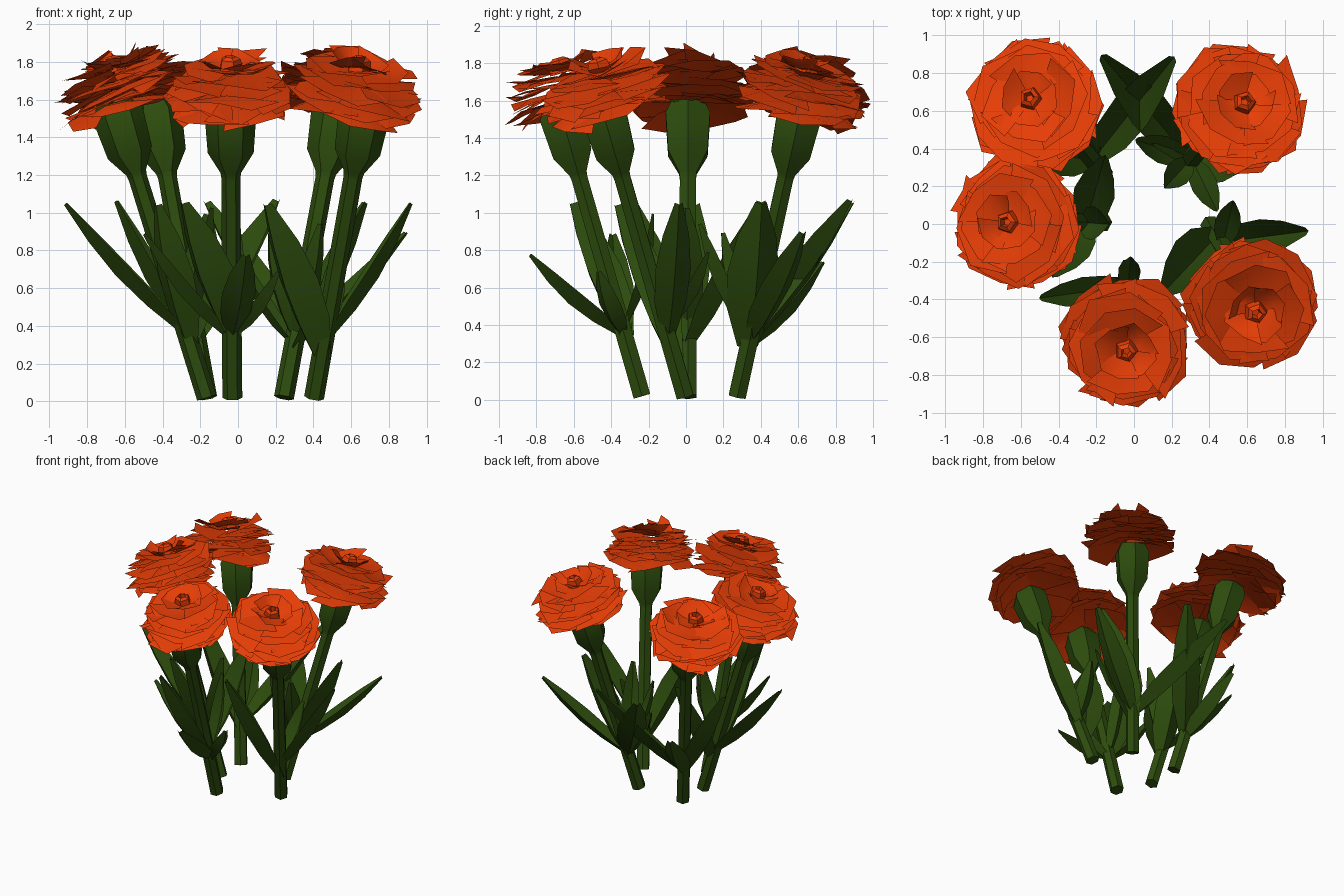
import bpy, bmesh, math, random
from mathutils import Vector, Matrix

if "Cube" in bpy.data.objects:
    bpy.data.objects.remove(bpy.data.objects["Cube"])

random.seed(11)


def material(name, rgb):
    m = bpy.data.materials.new(name)
    m.diffuse_color = (*rgb, 1)
    m.use_nodes = True
    m.node_tree.nodes["Principled BSDF"].inputs["Base Color"].default_value = m.diffuse_color
    return m


GREEN = material("leaf green", (0.026, 0.072, 0.004))
ORANGE = material("petal orange", (0.80, 0.048, 0.002))


def finish(bm, name, mat, angle):
    me = bpy.data.meshes.new(name)
    bm.to_mesh(me)
    bm.free()
    me.materials.append(mat)
    ob = bpy.data.objects.new(name, me)
    bpy.context.collection.objects.link(ob)
    bpy.ops.object.select_all(action='DESELECT')
    ob.select_set(True)
    bpy.context.view_layer.objects.active = ob
    bpy.ops.object.shade_smooth_by_angle(angle=math.radians(angle))


def grid(bm, rows):
    """Skin a list of equal-length point rows."""
    vs = [[bm.verts.new(p) for p in r] for r in rows]
    for a, b in zip(vs, vs[1:]):
        for i in range(len(a) - 1):
            bm.faces.new((a[i], b[i], b[i + 1], a[i + 1]))


def lathe(bm, frame, profile, sides=6, caps=True):
    """Revolve (radius, height) points in the flower's own frame."""
    rings = [[bm.verts.new(frame @ Vector((r * math.cos(k * math.tau / sides),
                                           r * math.sin(k * math.tau / sides), h)))
              for k in range(sides)] for r, h in profile]
    for a, b in zip(rings, rings[1:]):
        for k in range(sides):
            j = (k + 1) % sides
            bm.faces.new((a[k], a[j], b[j], b[k]))
    if caps:
        bm.faces.new(rings[0][::-1])
        bm.faces.new(rings[-1])


def leaf(bm, root, tip, width):
    """Deeply folded blade with its keel outwards, from the stem to its tip."""
    out = tip - root
    side = Vector((-out.y, out.x, 0)).normalized()
    up = side.cross(out).normalized()
    if up.z < 0:
        up = -up
    rows = []
    for t, w in ((0, .4), (.25, .9), (.5, 1), (.75, .75), (1, .22)):
        mid = root + out * t - up * (0.03 + 0.05 * math.sin(math.pi * t))
        s = side * width * w / 2
        lift = up * width * w * 0.42
        rows.append([mid - s + lift, mid, mid + s + lift])
    grid(bm, rows)


def petal_ring(bm, frame, height, radius, rise, count, inner):
    """Ring of overlapping jagged petals."""
    start = random.uniform(0, math.tau)
    for k in range(count):
        mid = start + k * math.tau / count
        half = math.pi / count * 1.35
        tilt = random.uniform(-.05, .05)
        edge = [random.uniform(.82, 1.03) for _ in range(4)]
        rows = []
        for f in (inner, .6, 1):
            row = []
            for i in range(4):
                u = i / 1.5 - 1
                a = mid + u * half
                r = radius * (f if f < 1 else edge[i])
                z = height + rise * f * f + tilt * u * f
                z += random.uniform(-.025, .025) * f
                row.append(frame @ Vector((r * math.cos(a), r * math.sin(a), z)))
            rows.append(row)
        grid(bm, rows)


# Each flower: stem foot, cup at CUP_Z, head centre at HEAD_Z,
# leaves (root height, tip x y z, width)
CUP_Z, HEAD_Z = 1.5, 1.67
FLOWERS = {
    "back_left": ((-.16, .27), (-.43, .60), (-.53, .64), [
        (.30, -.63, .40, 1.07, .22), (.32, .20, .87, 1.08, .22),
        (.30, -.36, .72, .75, .18)]),
    "left": ((-.16, .01), (-.63, .01), (-.635, .01), [
        (.38, -.90, .05, 1.06, .20), (.30, -.16, .34, 1.00, .22),
        (.40, -.16, .00, 1.03, .18), (.30, -.42, -.26, 1.05, .22)]),
    "front": ((-.03, -.23), (-.04, -.66), (-.04, -.64), [
        (.36, .04, -.82, .79, .18), (.34, -.28, -.60, 1.06, .28),
        (.35, -.48, -.39, .90, .16), (.36, .20, -.46, .70, .13),
        (.40, -.02, -.20, 1.00, .12)]),
    "right": ((.40, .0), (.665, -.43), (.625, -.435), [
        (.34, .90, -.04, 1.06, .19), (.22, .16, -.36, 1.05, .28),
        (.40, .52, .10, .80, .14)]),
    "back_right": ((.24, .27), (.52, .60), (.565, .62), [
        (.32, -.16, .88, 1.07, .22), (.28, .66, .40, 1.06, .28),
        (.33, .88, .62, .91, .18), (.32, .03, .44, .78, .15),
        (.35, .43, .09, .95, .14), (.35, .18, .21, .90, .14)]),
}

# height, radius, rise at the rim, petal count, inner fraction
RINGS = [(-.08, .34, -.05, 5, .1), (-.05, .37, -.03, 5, .1),
         (-.01, .365, -.02, 5, .1), (.03, .36, -.01, 5, .1),
         (.065, .32, .0, 4, .1), (.09, .27, .03, 4, .1),
         (.10, .17, .05, 4, .2)]

for name, (foot, cup, head, leaves) in FLOWERS.items():
    base = Vector((*foot, 0))
    top = Vector((*cup, CUP_Z))
    axis = (top - base).normalized()
    length = (top - base).length
    turn = Vector((0, 0, 1)).rotation_difference(axis).to_matrix().to_4x4()

    # stem with the swollen cup below the petals
    bm = bmesh.new()
    lathe(bm, Matrix.Translation(base) @ turn,
          [(.053, .02), (.05, length - .33), (.055, length - .30),
           (.122, length - .19), (.137, length + .02), (.1, length + .09)])
    finish(bm, name + "_stem_and_cup", GREEN, 35)

    # leaves
    bm = bmesh.new()
    for z, x, y, tz, w in leaves:
        leaf(bm, base + axis * (z / axis.z), Vector((x, y, tz)), w)
    finish(bm, name + "_leaves", GREEN, 40)

    # flower head
    frame = Matrix.Translation((*head, HEAD_Z)) @ turn
    bm = bmesh.new()
    for ring in RINGS:
        petal_ring(bm, frame, *ring)
    lathe(bm, frame, [(.07, .08), (.055, .15), (.03, .165), (.02, .12)], 5)
    finish(bm, name + "_petals", ORANGE, 40)
